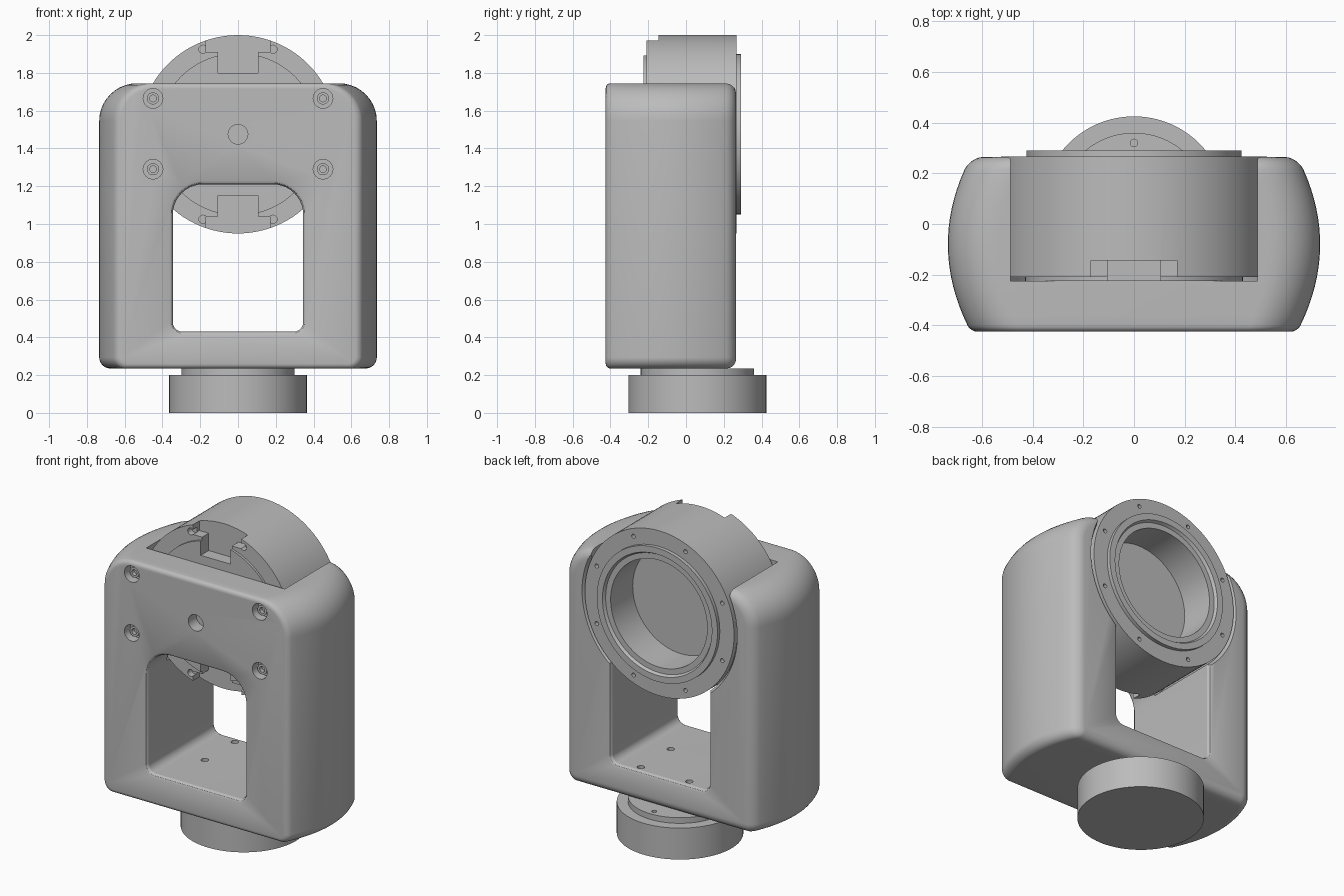
import bpy, bmesh
from math import sin, cos, pi, radians, sqrt
from mathutils import Vector

if "Cube" in bpy.data.objects:
    bpy.data.objects.remove(bpy.data.objects["Cube"])

grey = bpy.data.materials.new("neutral_grey")
grey.use_nodes = True
grey.diffuse_color = (0.5, 0.5, 0.5, 1)
grey.node_tree.nodes["Principled BSDF"].inputs["Base Color"].default_value = (0.5, 0.5, 0.5, 1)

HEAD_Z = 1.475     # optical axis height
HEAD_R = 0.525
BASE_Y = 0.06      # turntable centre
FRONT, BACK = -0.425, 0.265


def loft(name, rings):
    """Skin a stack of equal-length rings and cap both ends."""
    bm = bmesh.new()
    loops = [[bm.verts.new(p) for p in ring] for ring in rings]
    n = len(loops[0])
    for a, b in zip(loops, loops[1:]):
        for i in range(n):
            j = (i + 1) % n
            bm.faces.new((a[i], a[j], b[j], b[i]))
    bm.faces.new(loops[0])
    bm.faces.new(loops[-1])
    bmesh.ops.recalc_face_normals(bm, faces=bm.faces)
    mesh = bpy.data.meshes.new(name)
    bm.to_mesh(mesh)
    bm.free()
    mesh.materials.append(grey)
    obj = bpy.data.objects.new(name, mesh)
    bpy.context.collection.objects.link(obj)
    return obj


def lathe(name, profile, centre, axis="Y", sides=24):
    """Turn (radius, distance) pairs about an axis through centre."""
    rings = []
    for r, d in profile:
        ring = []
        for i in range(sides):
            a = 2 * pi * i / sides
            p = (r * cos(a), d, r * sin(a)) if axis == "Y" else (r * cos(a), r * sin(a), d)
            ring.append(Vector(centre) + Vector(p))
        rings.append(ring)
    return loft(name, rings)


def rounded_ring(y, half, z0, z1, r_top, r_bottom, seg=10):
    """Rounded rectangle in the XZ plane at depth y."""
    corners = ((1, z1, r_top, 0), (-1, z1, r_top, 90),
               (-1, z0, r_bottom, 180), (1, z0, r_bottom, 270))
    pts = []
    for sx, z, r, start in corners:
        cx = sx * (half - r)
        cz = z - r if start < 180 else z + r
        for i in range(seg + 1):
            a = radians(start + 90 * i / seg)
            pts.append((cx + r * cos(a), y, cz + r * sin(a)))
    return pts


def box(name, x, y0, y1, z0, z1):
    return loft(name, [[(-x, y, z0), (x, y, z0), (x, y, z1), (-x, y, z1)] for y in (y0, y1)])


def cut(obj, cutter):
    cutter.hide_render = True
    mod = obj.modifiers.new("cut", "BOOLEAN")
    mod.operation = "DIFFERENCE"
    mod.solver = "EXACT"
    mod.object = cutter
    bpy.context.view_layer.objects.active = obj
    bpy.ops.object.modifier_apply(modifier=mod.name)
    bpy.data.objects.remove(cutter)


def smooth(obj):
    bpy.ops.object.select_all(action="DESELECT")
    obj.select_set(True)
    bpy.context.view_layer.objects.active = obj
    bpy.ops.object.shade_smooth_by_angle(angle=radians(28))


# Yoke body: bulging sides, rounded top corners, softened front and back rims
def half_width(y):
    t = (y - (FRONT + BACK) / 2) / ((BACK - FRONT) / 2)
    return 0.735 - 0.09 * t * t


stations = []
for i in range(6):                       # front rim
    a = pi / 2 * i / 5
    stations.append((FRONT + 0.025 * (1 - cos(a)), 0.025 * (1 - sin(a))))
for i in range(1, 16):                   # bulging middle
    stations.append((FRONT + 0.025 + (BACK - FRONT - 0.075) * i / 16, 0))
for i in range(6):                       # back rim
    a = pi / 2 * i / 5
    stations.append((BACK - 0.05 * (1 - sin(a)), 0.05 * (1 - cos(a))))
body = loft("yoke_body", [
    rounded_ring(y, half_width(y) - s, 0.235 + s, 1.745 - s, 0.2 - s, 0.06 - s)
    for y, s in stations])

# Window running through the yoke, flared at both ends
flare = ((FRONT - 0.03, 0.02), (FRONT, 0.02), (FRONT + 0.006, 0.008), (FRONT + 0.02, 0),
         (BACK - 0.02, 0), (BACK - 0.006, 0.008), (BACK, 0.02), (BACK + 0.03, 0.02))
cut(body, loft("window_cutter", [
    rounded_ring(y, 0.345 + s, 0.43 - s, 1.21 + s, 0.16 + s, 0.05 + s) for y, s in flare]))

# Round pocket for the head, open at the top and back
cut(body, lathe("pocket_cutter", [(0.532, -0.226), (0.532, BACK - 0.02), (0.545, BACK - 0.004),
                                  (0.555, BACK + 0.03)], (0, 0, HEAD_Z), sides=96))
cut(body, box("pocket_top_cutter", 0.488, -0.226, 0.4, 1.66, 1.9))

# Counterbored screws and the centre hole on the front
cut(body, lathe("centre_cutter", [(0.052, -0.1), (0.052, 0.08)], (0, FRONT, HEAD_Z)))
for x in (-0.45, 0.45):
    for z in (1.29, 1.665):
        cut(body, lathe("counterbore_cutter", [(0.052, -0.1), (0.052, 0.06)], (x, FRONT, z)))
        screw = lathe("front_screw", [(0.032, 0.065), (0.032, 0.025), (0.018, 0.025), (0.018, 0.05)],
                      (x, FRONT, z))
        smooth(screw)

# Mounting holes in the yoke floor
for x in (-0.17, 0.17):
    for y in (-0.15, 0.15):
        cut(body, lathe("floor_cutter", [(0.022, 0.37), (0.022, 0.5)],
                        (x, BASE_Y + y, 0), "Z", 16))
smooth(body)

# Head: drum with a front boss, a raised rear lip and a deep bore
head = lathe("head_drum", [(0.43, -0.225), (0.43, -0.21), (HEAD_R, -0.21), (HEAD_R, BACK + 0.002),
                           (0.425, BACK + 0.002), (0.425, 0.29), (0.385, 0.29), (0.375, 0.272),
                           (0.34, 0.272), (0.34, 0.05)], (0, 0, HEAD_Z), sides=96)

# T-shaped notches and small screw holes at the top and bottom of the drum front
for s in (1, -1):
    for half, near, far in ((0.105, 0.325, 0.6), (0.17, 0.435, 0.6)):
        z0, z1 = sorted((HEAD_Z + s * near, HEAD_Z + s * far))
        cut(head, box("notch_cutter", half, -0.3, -0.145, z0, z1))
    for x in (-0.185, 0.185):
        cut(head, lathe("notch_hole_cutter", [(0.022, -0.3), (0.022, -0.17)],
                        (x, 0, HEAD_Z + s * 0.45), sides=16))

# Ring of screw holes round the rear face
for i in range(8):
    a = radians(22.5 + 45 * i)
    cut(head, lathe("rim_hole_cutter", [(0.013, 0.24), (0.013, 0.3)],
                    (0.478 * cos(a), 0, HEAD_Z + 0.478 * sin(a)), sides=12))
smooth(head)

# Turntable base with a stepped neck
base = lathe("turntable_base", [(0.365, 0), (0.365, 0.2), (0.3, 0.2), (0.3, 0.236)],
             (0, BASE_Y, 0), "Z", 96)
for x, y in ((0, 1), (1, 0), (0, -1), (-1, 0)):
    cut(base, lathe("neck_hole_cutter", [(0.015, 0.2), (0.015, 0.3)],
                    (0.26 * x, BASE_Y + 0.26 * y, 0), "Z", 12))
smooth(base)
